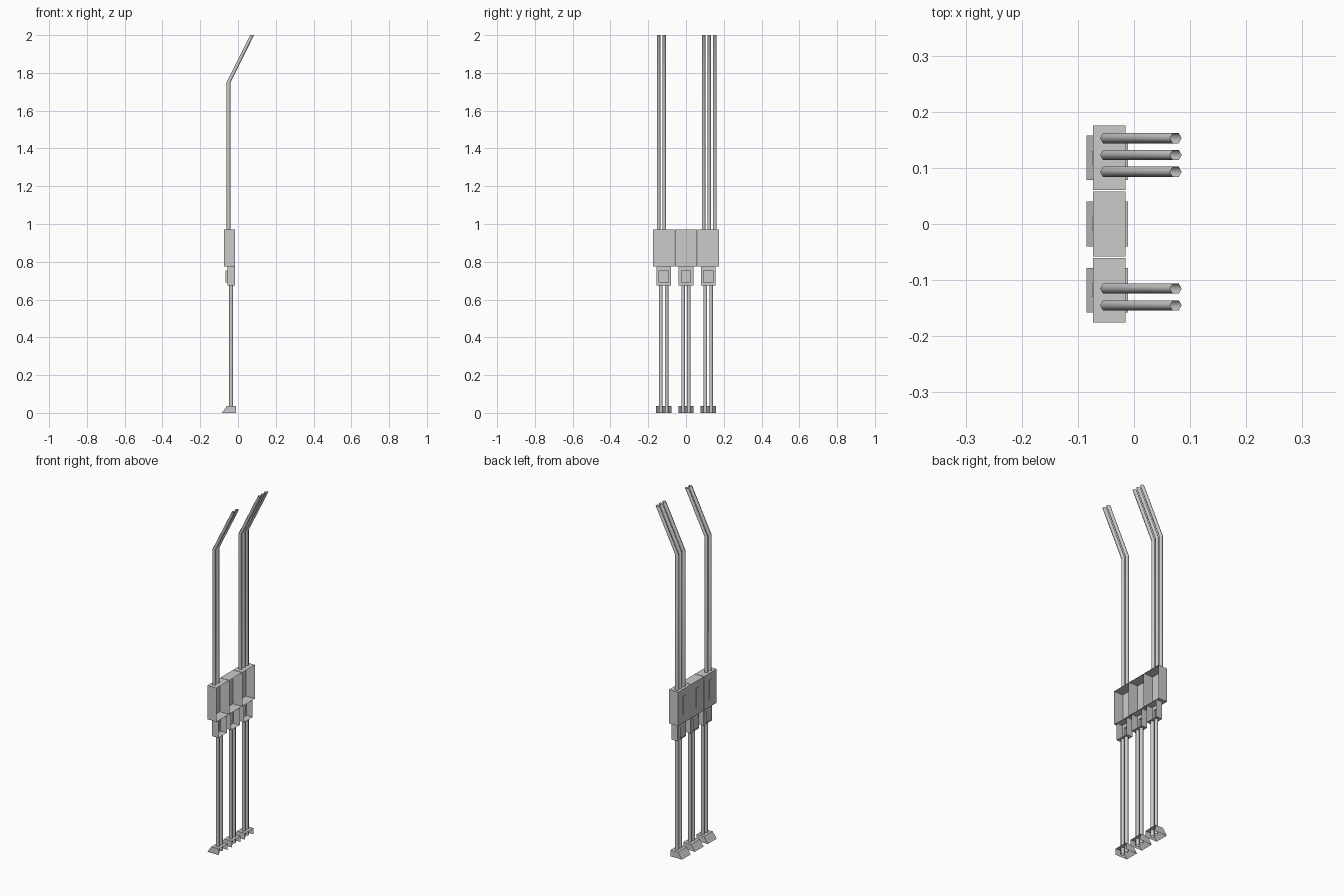
import bpy, bmesh, math

if "Cube" in bpy.data.objects:
    bpy.data.objects.remove(bpy.data.objects["Cube"])

BAY_Y = (-0.118, 0.0, 0.118)
HEX_R = 0.0105


def make_object(name, bm, smooth=False):
    bmesh.ops.recalc_face_normals(bm, faces=bm.faces[:])
    for f in bm.faces:
        f.smooth = smooth
    mesh = bpy.data.meshes.new(name)
    bm.to_mesh(mesh)
    bm.free()
    obj = bpy.data.objects.new(name, mesh)
    bpy.context.collection.objects.link(obj)
    return obj


def hex_pipe(name, y, path):
    """Loft horizontal hexagons through (x, z) points, open at both ends."""
    bm = bmesh.new()
    rings = []
    for x, z in path:
        rings.append([bm.verts.new((x + HEX_R * math.cos(i * math.pi / 3),
                                    y + HEX_R * math.sin(i * math.pi / 3), z))
                      for i in range(6)])
    for a, b in zip(rings, rings[1:]):
        for i in range(6):
            j = (i + 1) % 6
            bm.faces.new((a[i], a[j], b[j], b[i]))
    return make_object(name, bm, smooth=True)


def shell(profile, y, half, open_edges):
    """Extrude an (x, z) profile along y, leaving the chosen edges open."""
    bm = bmesh.new()
    a = [bm.verts.new((px, y - half, pz)) for px, pz in profile]
    b = [bm.verts.new((px, y + half, pz)) for px, pz in profile]
    bm.faces.new(a)
    bm.faces.new(b[::-1])
    n = len(profile)
    for i in range(n):
        if i not in open_edges:
            j = (i + 1) % n
            bm.faces.new((a[i], b[i], b[j], a[j]))
    return bm


def rect(x0, x1, z0, z1):
    # edge order: bottom, wall side (+x), top, face (-x)
    return [(x0, z0), (x1, z0), (x1, z1), (x0, z1)]


def raised_panel(bm, x, y, half, z0, z1, depth):
    """Replace the flat face at x with a framed panel pushed out to -x."""
    face = next(f for f in bm.faces
                if all(abs(v.co.x - x) < 1e-5 for v in f.verts))
    bmesh.ops.inset_individual(bm, faces=[face], thickness=0.01)
    cy = y
    cz = sum(v.co.z for v in face.verts) / 4
    for v in face.verts:
        v.co.y = cy + math.copysign(half, v.co.y - cy)
        v.co.z = z1 if v.co.z > cz else z0
    ext = bmesh.ops.extrude_discrete_faces(bm, faces=[face])
    for v in ext["faces"][0].verts:
        v.co.x -= depth


for n, y in enumerate(BAY_Y, 1):
    # large wall box, open towards the wall, with a slim raised strip
    bm = shell(rect(-0.073, -0.015, 0.775, 0.97), y, 0.0575, {1})
    raised_panel(bm, -0.073, y, 0.012, 0.82, 0.93, 0.002)
    make_object(f"wall_box_{n}", bm)

    # small junction box below it
    bm = shell(rect(-0.055, -0.016, 0.675, 0.775), y, 0.039, {1})
    raised_panel(bm, -0.055, y, 0.025, 0.69, 0.755, 0.011)
    make_object(f"junction_box_{n}", bm)

    # sloped foot, open underneath and towards the wall
    foot = [(-0.085, 0), (-0.011, 0), (-0.011, 0.036), (-0.06, 0.036)]
    make_object(f"foot_{n}", shell(foot, y, 0.04, {0, 1}))

    # pair of lower pipes
    for side, dy in (("a", -0.015), ("b", 0.015)):
        hex_pipe(f"lower_pipe_{n}{side}", y + dy, [(-0.036, 0.0), (-0.036, 0.675)])

# upper pipes, bent towards the wall at the top
for n, y in enumerate((-0.145, -0.115, 0.093, 0.123, 0.153), 1):
    hex_pipe(f"upper_pipe_{n}", y, [(-0.05, 0.97), (-0.05, 1.75), (0.0745, 2.0)])
